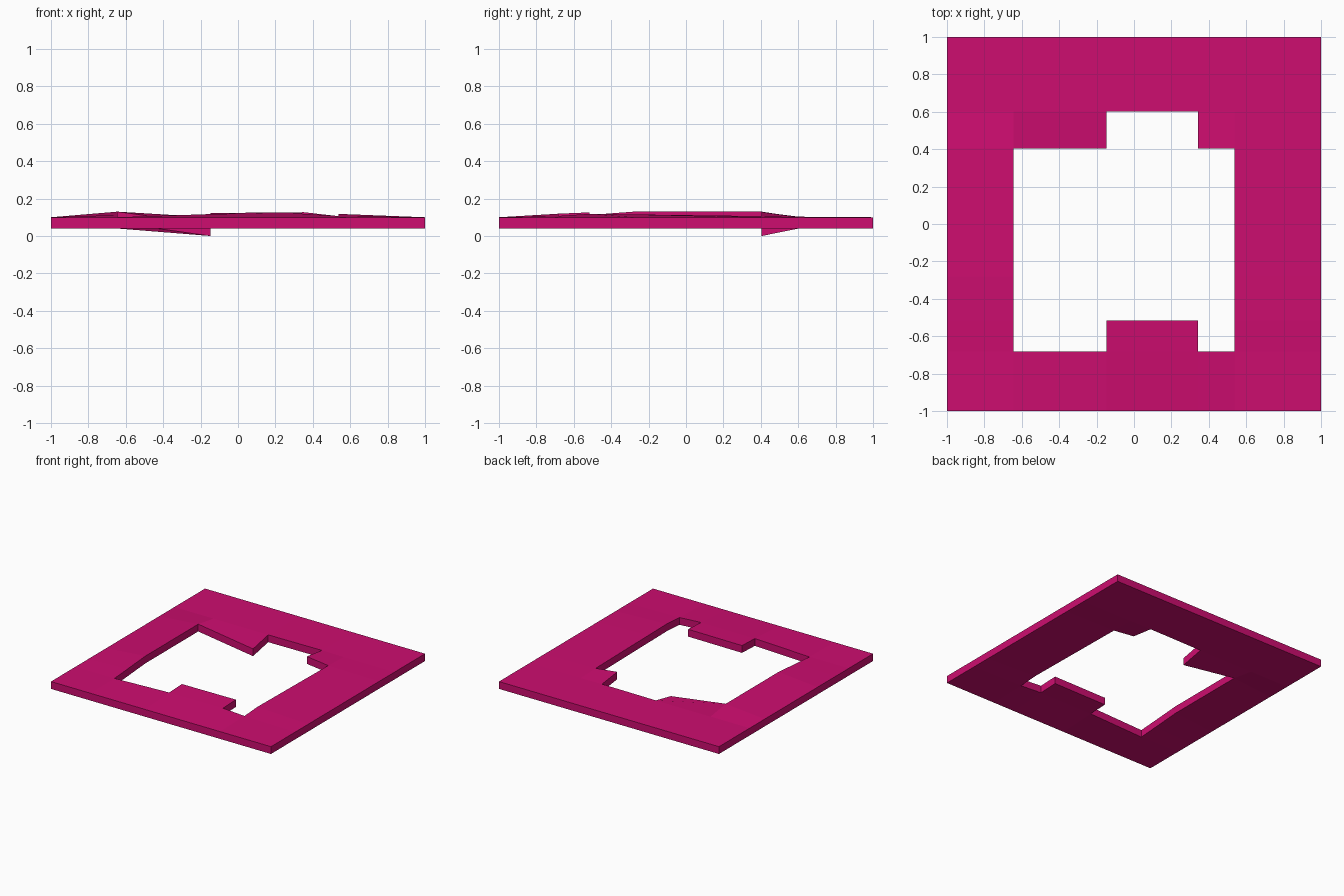
import bpy, bmesh

cube = bpy.data.objects.get("Cube")
if cube:
    bpy.data.objects.remove(cube, do_unlink=True)

THICKNESS = 0.06
LEVEL = 0.1

# Grid lines of the plate, aligned with the steps of the opening
xs = [-1, -0.645, -0.147, 0.342, 0.537, 1]
ys = [-1, -0.683, -0.517, -0.28, 0.405, 0.602, 1]

# Raised or sunken corners around the opening: (column, row) -> offset
offsets = {
    (2, 1): 0.017, (2, 2): 0.023, (3, 1): 0.019, (3, 2): 0.026,
    (4, 1): 0.007, (4, 2): 0.018, (4, 3): 0.015, (4, 4): 0.006,
    (1, 2): 0.012, (1, 3): 0.03, (1, 4): 0.03,
    (2, 4): -0.04, (3, 4): 0.028, (3, 5): 0.003,
}

# Stepped opening: rows left empty in each column of cells
opening = {1: range(1, 4), 2: range(2, 5), 3: range(1, 4)}


def is_solid(i, j):
    inside = 0 <= i < len(xs) - 1 and 0 <= j < len(ys) - 1
    return inside and j not in opening.get(i, ())


bm = bmesh.new()
verts = {}


def corner(i, j, top):
    key = (i, j, top)
    if key not in verts:
        z = LEVEL + offsets.get((i, j), 0) - (0 if top else THICKNESS)
        verts[key] = bm.verts.new((xs[i], ys[j], z))
    return verts[key]


# Top and bottom skins, with walls wherever a cell has no neighbour
for i in range(len(xs) - 1):
    for j in range(len(ys) - 1):
        if not is_solid(i, j):
            continue
        ring = [(i, j), (i + 1, j), (i + 1, j + 1), (i, j + 1)]
        bm.faces.new([corner(*p, True) for p in ring])
        bm.faces.new([corner(*p, False) for p in reversed(ring)])
        neighbours = [(i, j - 1), (i + 1, j), (i, j + 1), (i - 1, j)]
        for k, cell in enumerate(neighbours):
            if not is_solid(*cell):
                a, b = ring[k], ring[(k + 1) % 4]
                bm.faces.new([corner(*a, False), corner(*b, False),
                              corner(*b, True), corner(*a, True)])

mesh = bpy.data.meshes.new("frame_plate")
bm.to_mesh(mesh)
bm.free()

# Single magenta colour
magenta = bpy.data.materials.new("magenta")
magenta.use_nodes = True
colour = (0.61, 0.004, 0.16, 1)
magenta.diffuse_color = colour
for node in magenta.node_tree.nodes:
    if node.type == "BSDF_PRINCIPLED":
        node.inputs["Base Color"].default_value = colour
mesh.materials.append(magenta)

plate = bpy.data.objects.new("frame_plate", mesh)
bpy.context.scene.collection.objects.link(plate)
